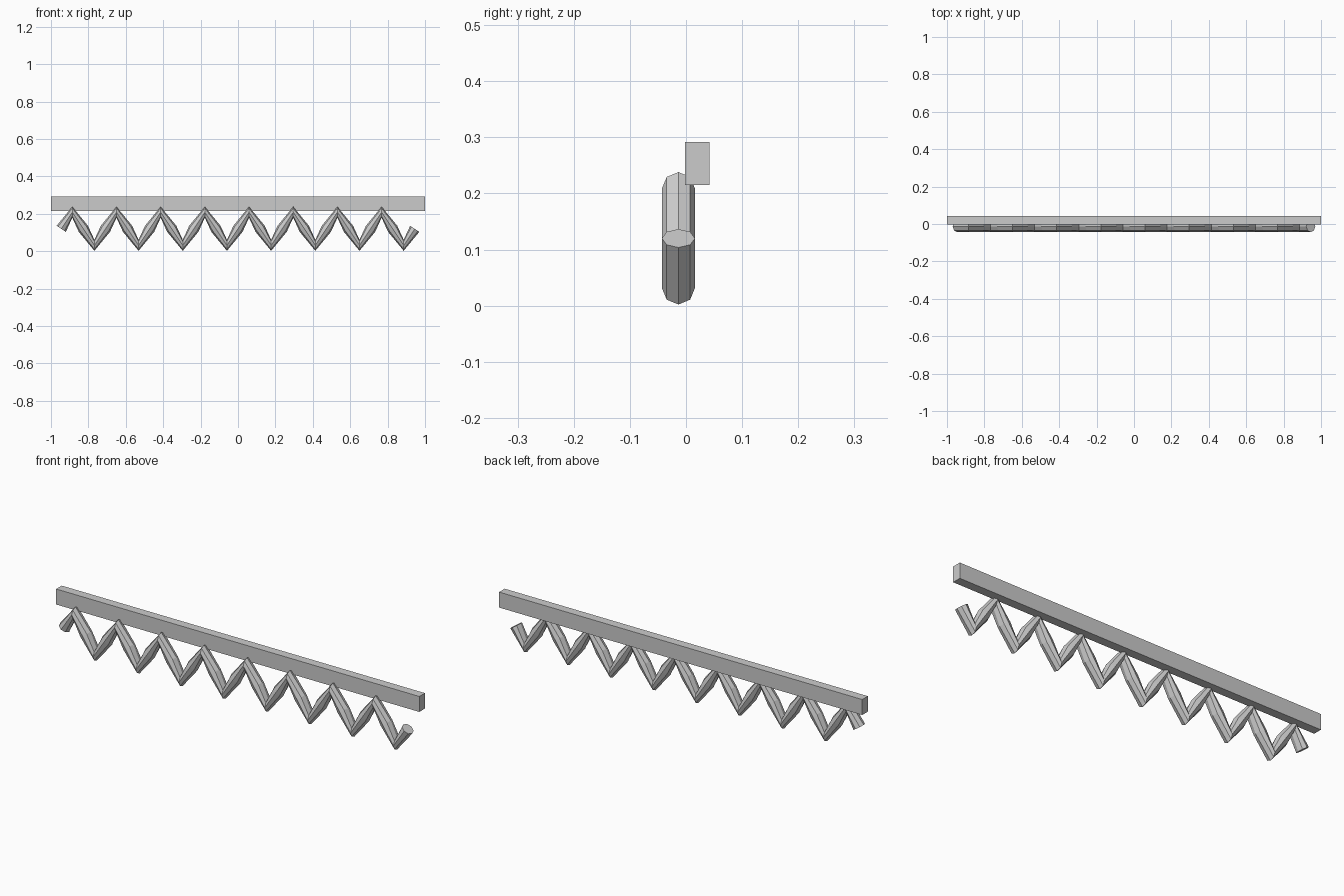
import bpy, bmesh
from math import sin, cos, pi
from mathutils import Vector

if "Cube" in bpy.data.objects:
    bpy.data.objects.remove(bpy.data.objects["Cube"])

# Rectangular rail along the back
bm = bmesh.new()
bmesh.ops.create_cube(bm, size=1)
bmesh.ops.scale(bm, vec=(2, 0.044, 0.077), verts=bm.verts)
bmesh.ops.translate(bm, vec=(0, 0.020, 0.2535), verts=bm.verts)
me = bpy.data.meshes.new("rail")
bm.to_mesh(me)
bm.free()
bpy.context.collection.objects.link(bpy.data.objects.new("rail", me))

# Zigzag rod: octagonal rings at each midpoint, peak and valley
SIDES, R, CY, MID, AMP, HALF, PERIODS = 8, 0.0295, -0.0135, 0.120, 0.0885, 0.945, 8
count = PERIODS * 4
path = [Vector((-HALF + 2 * HALF * i / count, CY, MID + AMP * (0, 1, 0, -1)[i % 4]))
        for i in range(count + 1)]

bm = bmesh.new()
rings = []
for i, p in enumerate(path):
    tangent = (path[min(i + 1, count)] - path[max(i - 1, 0)]).normalized()
    side = Vector((0, 1, 0))
    up = side.cross(tangent) * -1
    rings.append([bm.verts.new(p + R * (up * cos(2 * pi * k / SIDES) + side * sin(2 * pi * k / SIDES)))
                  for k in range(SIDES)])
for a, b in zip(rings, rings[1:]):
    for k in range(SIDES):
        n = (k + 1) % SIDES
        bm.faces.new((a[k], a[n], b[n], b[k]))
bm.faces.new(rings[0])
bm.faces.new(rings[-1])
bmesh.ops.recalc_face_normals(bm, faces=bm.faces)
me = bpy.data.meshes.new("zigzag_rod")
bm.to_mesh(me)
bm.free()
bpy.context.collection.objects.link(bpy.data.objects.new("zigzag_rod", me))
